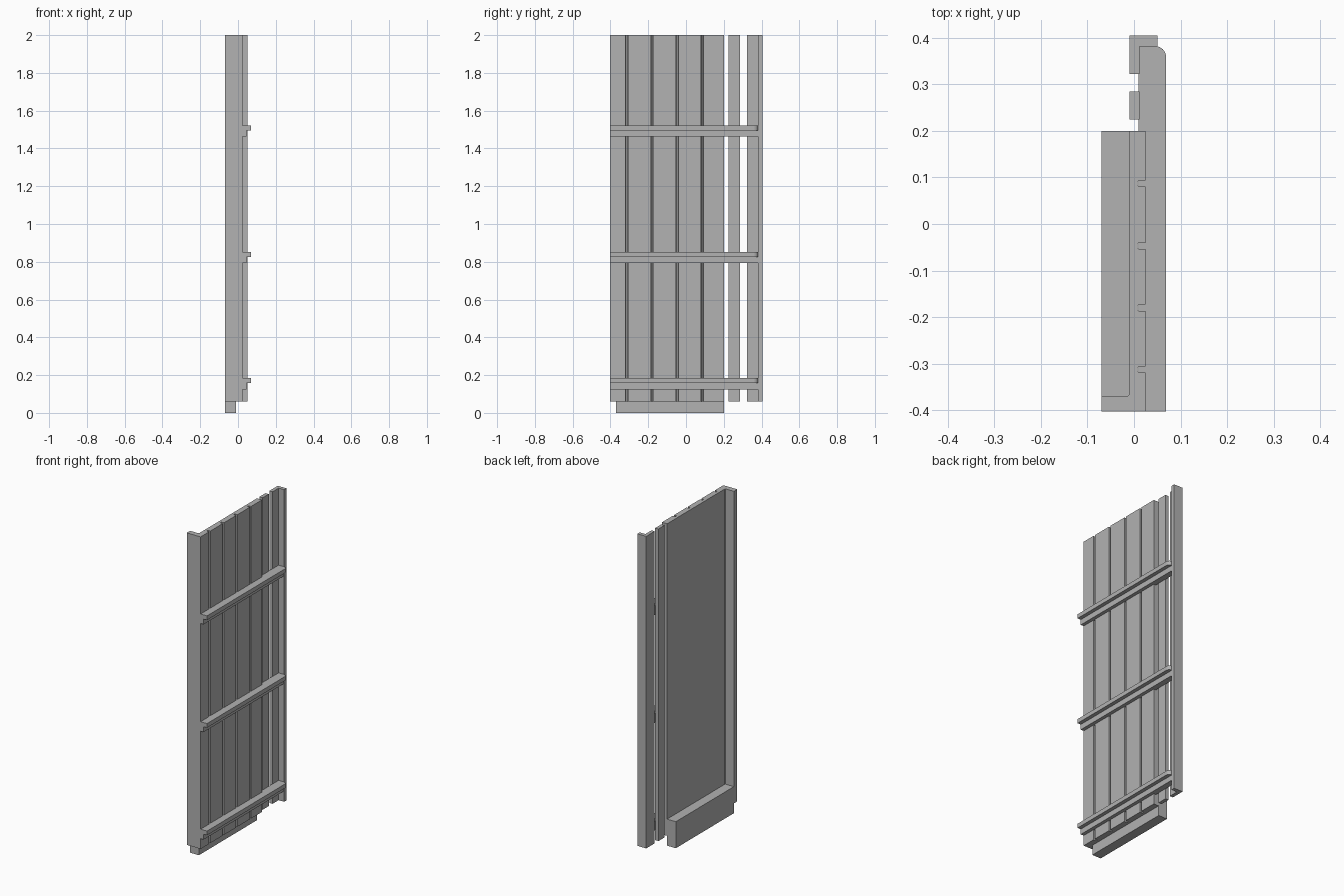
import bpy, bmesh
from math import sin, cos, pi

if "Cube" in bpy.data.objects:
    bpy.data.objects.remove(bpy.data.objects["Cube"], do_unlink=True)

grey = bpy.data.materials.new("plain grey")
grey.use_nodes = True
colour = (0.445, 0.445, 0.445, 1)
grey.diffuse_color = colour
grey.node_tree.nodes["Principled BSDF"].inputs["Base Color"].default_value = colour

BOTTOM, TOP = 0.061, 2.0
FRONT, PANEL_END, BACK = -0.403, 0.2, 0.405


def prism(name, outline, z0, z1):
    """Extrude an outline in the xy plane from z0 up to z1."""
    bm = bmesh.new()
    face = bm.faces.new([bm.verts.new((x, y, z0)) for x, y in outline])
    grown = bmesh.ops.extrude_face_region(bm, geom=[face])["geom"]
    for v in grown:
        if isinstance(v, bmesh.types.BMVert):
            v.co.z = z1
    bmesh.ops.recalc_face_normals(bm, faces=bm.faces)
    mesh = bpy.data.meshes.new(name)
    bm.to_mesh(mesh)
    bm.free()
    mesh.materials.append(grey)
    obj = bpy.data.objects.new(name, mesh)
    bpy.context.collection.objects.link(obj)
    return obj


def rect(x0, x1, y0, y1):
    return [(x0, y0), (x1, y0), (x1, y1), (x0, y1)]


# Panel with a front flange and vertical grooves on its right face
outline = [(-0.07, FRONT), (0.025, FRONT)]
for y in (-0.313, -0.18, -0.047, 0.087):
    a, b = y - 0.0065, y + 0.0065
    outline += [(0.025, a), (0.01, a), (0.007, a + 0.003),
                (0.007, b - 0.003), (0.01, b), (0.025, b)]
outline += [(0.025, PANEL_END), (-0.01, PANEL_END),
            (-0.01, -0.366), (-0.013, -0.37), (-0.07, -0.37)]
prism("grooved_panel", outline, BOTTOM, TOP)

# Kick ledge along the bottom of the left face
prism("bottom_ledge", rect(-0.07, -0.01, -0.37, PANEL_END), 0, 0.165)

# Loose slat and angled rear post
prism("slat", rect(-0.01, 0.012, 0.225, 0.285), BOTTOM, TOP)
prism("rear_post", [(-0.01, 0.322), (0.012, 0.322), (0.012, 0.382),
                    (0.05, 0.382), (0.05, BACK), (-0.01, BACK)], BOTTOM, TOP)

# Horizontal rails: a web with a wider lip rounded at the rear corner
radius, rail_end = 0.023, 0.382
lip = [(0.01, FRONT), (0.069, FRONT)]
for i in range(9):
    t = i / 8 * pi / 2
    lip.append((0.069 - radius + radius * cos(t), rail_end - radius + radius * sin(t)))
lip.append((0.01, rail_end))
for label, top in (("lower", 0.184), ("middle", 0.852), ("upper", 1.521)):
    prism(label + "_rail_web", rect(0.01, 0.046, FRONT, rail_end), top - 0.059, top - 0.026)
    prism(label + "_rail_lip", lip, top - 0.026, top)
